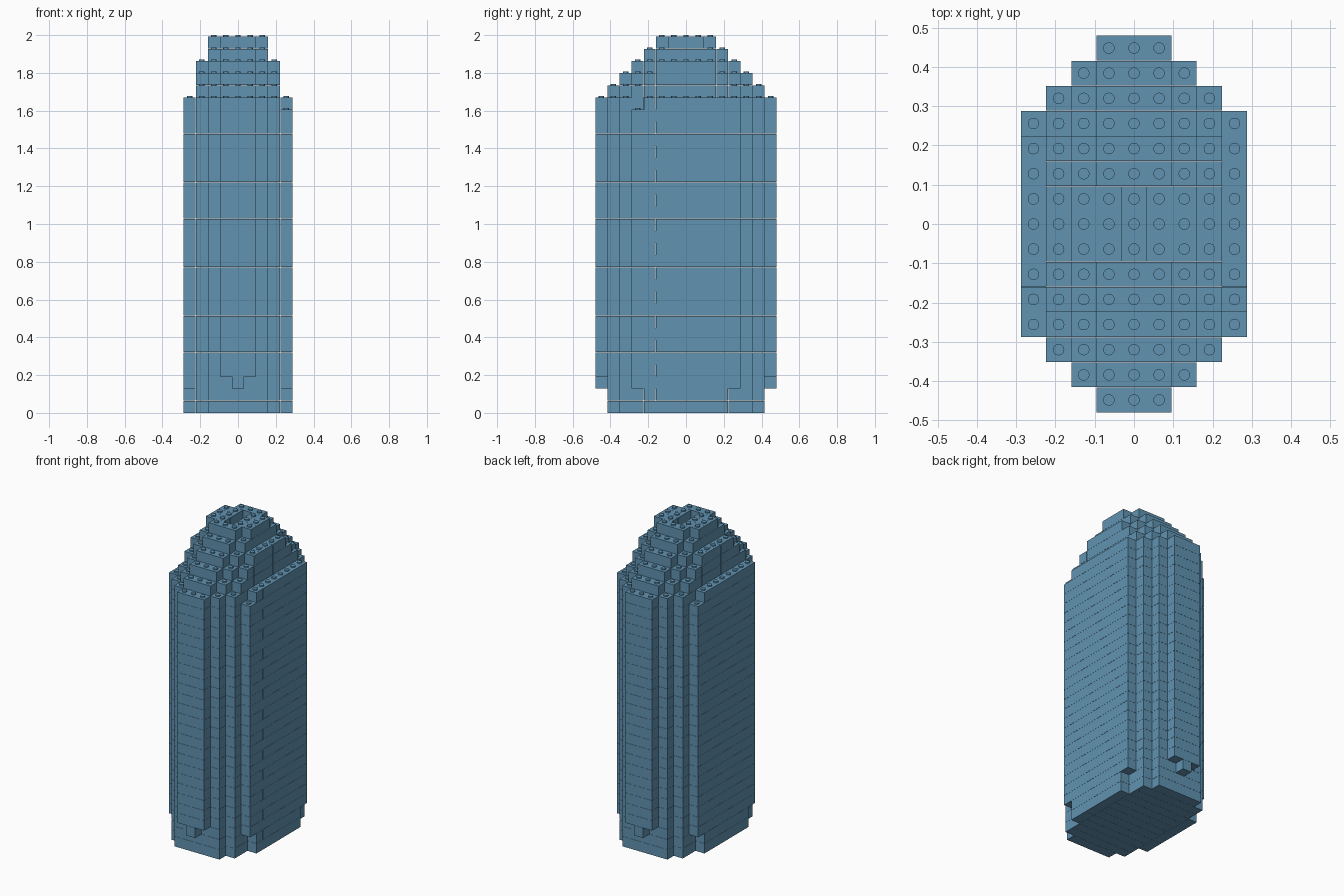
import bpy, bmesh
from mathutils import Matrix, Vector

if "Cube" in bpy.data.objects:
    bpy.data.objects.remove(bpy.data.objects["Cube"], do_unlink=True)

CELL = 0.064       # stud pitch
RISE = 0.06425     # height of one course
GAP = 0.0008       # seam between bricks
STUD_R, STUD_H = 0.0145, 0.008
COURSES = 31

blue = bpy.data.materials.new("slate_blue")
blue.use_nodes = True
colour = (0.12, 0.29, 0.44, 1)
blue.diffuse_color = colour
blue.node_tree.nodes["Principled BSDF"].inputs["Base Color"].default_value = colour


def in_plan(x, y):
    """Stepped oval footprint in cells."""
    return abs(x) <= 4 and abs(y) <= 7 and abs(x) + max(abs(y), 4) <= 8


def top(x, y):
    """Course at which the terraced column of a cell ends."""
    ax, ay = abs(x), abs(y)
    if ax == 4:
        return 25 if x * y == -16 else 26
    if x == 0 and ay <= 1:
        return 29                      # roof shaft
    terrace = 33 - max(ay, 2) - max(ax - 1, 0)
    if ax == 2 and ay <= 1:
        return 31
    return min(terrace, 31)


def bottom(x, y):
    """Course at which the column of a cell starts; the ends overhang the base."""
    if abs(y) == 7:
        return 2 if x == 0 else 3
    return 2 if abs(x) == 4 and abs(y) == 4 else 0


def filled(x, y, course):
    return in_plan(x, y) and bottom(x, y) <= course < top(x, y)


def runs(cells):
    """Group sorted integers into unbroken runs."""
    groups = []
    for c in cells:
        if groups and c == groups[-1][-1] + 1:
            groups[-1].append(c)
        else:
            groups.append([c])
    return [(g[0], g[-1]) for g in groups]


def add_brick(bm, x0, x1, y0, y1, course):
    size = Vector(((x1 - x0 + 1) * CELL - GAP, (y1 - y0 + 1) * CELL - GAP, RISE - GAP))
    centre = Vector(((x0 + x1) / 2 * CELL, (y0 + y1) / 2 * CELL, (course + 0.5) * RISE))
    bmesh.ops.create_cube(bm, size=1, matrix=Matrix.LocRotScale(centre, None, size))


def add_stud(bm, x, y, course):
    centre = Vector((x * CELL, y * CELL, (course + 1) * RISE + STUD_H / 2 - GAP / 2))
    bmesh.ops.create_cone(bm, cap_ends=True, segments=20, radius1=STUD_R, radius2=STUD_R,
                          depth=STUD_H, matrix=Matrix.Translation(centre))


for course in range(COURSES):
    bm = bmesh.new()
    # long side bricks, jointed at alternating places
    split = -2 if course % 2 else -1
    for x in (-4, 4):
        ys = [y for y in range(-4, 5) if filled(x, y, course)]
        for part in ([y for y in ys if y < split], [y for y in ys if y >= split]):
            for y0, y1 in runs(part):
                add_brick(bm, x, x, y0, y1, course)
    # cross bricks filling the body
    for y in range(-7, 8):
        xs = [x for x in range(-3, 4) if filled(x, y, course)]
        for x0, x1 in runs(xs):
            add_brick(bm, x0, x1, y, y, course)
    # studs on the exposed terraces
    for x in range(-4, 5):
        for y in range(-7, 8):
            if in_plan(x, y) and top(x, y) == course + 1:
                add_stud(bm, x, y, course)
    name = f"brick_course_{course + 1:02d}"
    mesh = bpy.data.meshes.new(name)
    bm.to_mesh(mesh)
    bm.free()
    mesh.materials.append(blue)
    bpy.context.collection.objects.link(bpy.data.objects.new(name, mesh))
